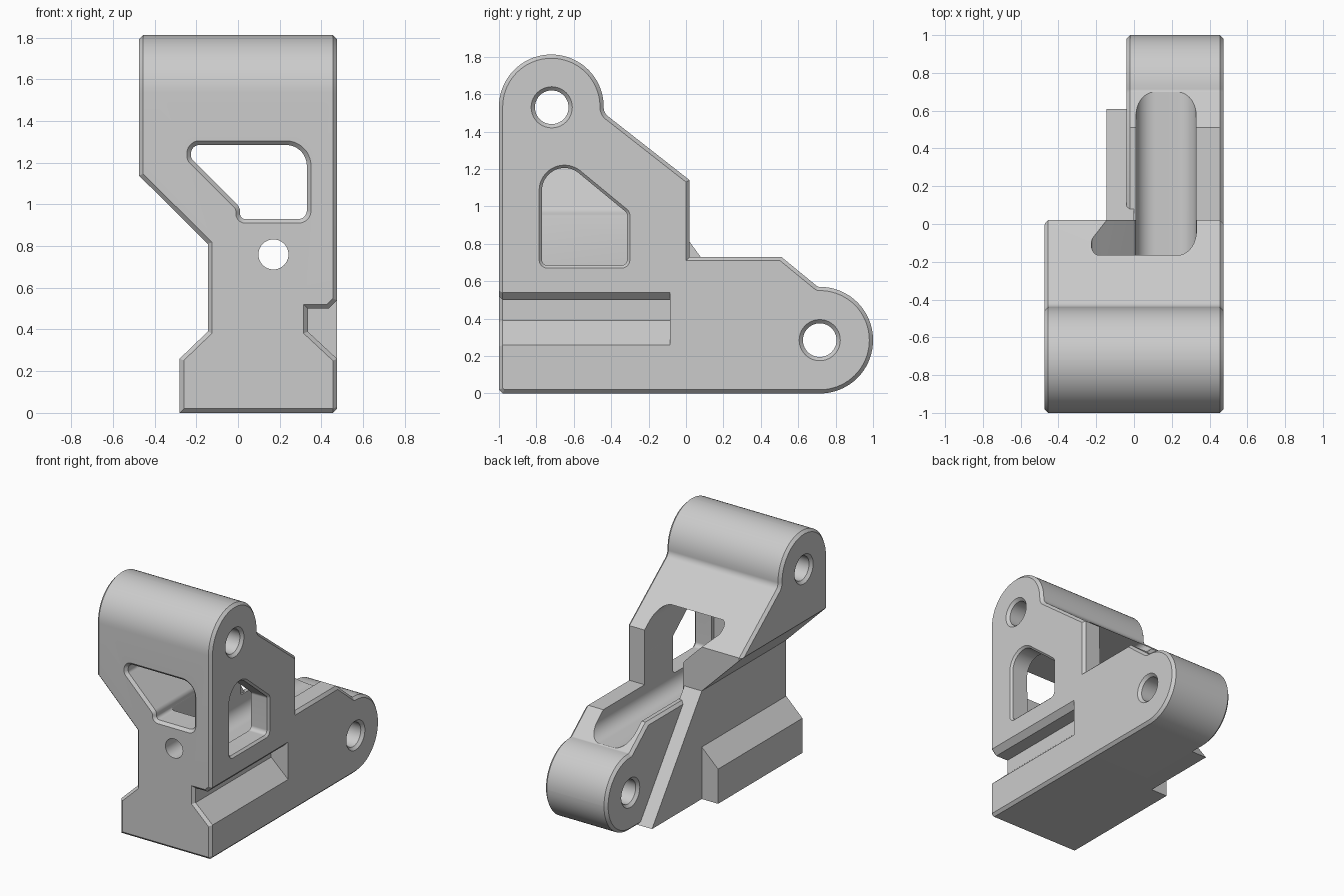
import bpy, bmesh, math
from mathutils import Vector

cube = bpy.data.objects.get("Cube")
if cube:
    bpy.data.objects.remove(cube, do_unlink=True)

grey = bpy.data.materials.new("plain_grey")
grey.use_nodes = True
grey.diffuse_color = (0.6, 0.6, 0.6, 1)
grey.node_tree.nodes["Principled BSDF"].inputs["Base Color"].default_value = (0.6, 0.6, 0.6, 1)


def rounded(corners):
    """Outline from (u, v) or (u, v, radius) corners, returned counter-clockwise."""
    out, n = [], len(corners)
    for i, c in enumerate(corners):
        p = Vector(c[:2])
        r = c[2] if len(c) > 2 else 0
        if not r:
            out.append(p)
            continue
        d1 = (Vector(corners[i - 1][:2]) - p).normalized()
        d2 = (Vector(corners[(i + 1) % n][:2]) - p).normalized()
        half = d1.angle(d2) / 2
        centre = p + (d1 + d2).normalized() * (r / math.sin(half))
        start = p + d1 * (r / math.tan(half)) - centre
        end = p + d2 * (r / math.tan(half)) - centre
        turn = math.atan2(start.x * end.y - start.y * end.x, start.dot(end))
        steps = max(3, int(abs(turn) * 12))
        a0 = math.atan2(start.y, start.x)
        for k in range(steps + 1):
            a = a0 + turn * k / steps
            out.append(centre + Vector((math.cos(a), math.sin(a))) * r)
    clean = [p for i, p in enumerate(out) if (p - out[i - 1]).length > 1e-4]
    area = sum(clean[i - 1].x * p.y - clean[i - 1].y * p.x for i, p in enumerate(clean))
    return clean if area > 0 else clean[::-1]


def circle(u, v, r, n=40):
    return [Vector((u + r * math.cos(math.tau * k / n), v + r * math.sin(math.tau * k / n)))
            for k in range(n)]


def inset(pts, d):
    """Mitred inset of a counter-clockwise outline; negative d grows it."""
    out = []
    for i, p in enumerate(pts):
        e1 = (p - pts[i - 1]).normalized()
        e2 = (pts[(i + 1) % len(pts)] - p).normalized()
        n1, n2 = Vector((-e1.y, e1.x)), Vector((-e2.y, e2.x))
        out.append(p + (n1 + n2) * (d / (1 + n1.dot(n2))))
    return out


def prism(name, pts, axis, a, b, cap_a=0, cap_b=0):
    """Extrude an outline along x or y, with chamfered (+) or flared (-) ends."""
    rings = [(a, cap_a)]
    if cap_a:
        rings.append((a + abs(cap_a), 0))
    if cap_b:
        rings.append((b - abs(cap_b), 0))
    rings.append((b, cap_b))
    bm = bmesh.new()
    loops = []
    for t, d in rings:
        ring = inset(pts, d) if d else pts
        loops.append([bm.verts.new((t, p.x, p.y) if axis == "x" else (p.x, t, p.y)) for p in ring])
    bm.faces.new(loops[0])
    bm.faces.new(loops[-1])
    n = len(pts)
    for low, high in zip(loops, loops[1:]):
        for i in range(n):
            j = (i + 1) % n
            bm.faces.new((low[i], low[j], high[j], high[i]))
    bmesh.ops.recalc_face_normals(bm, faces=bm.faces)
    mesh = bpy.data.meshes.new(name)
    bm.to_mesh(mesh)
    bm.free()
    mesh.materials.append(grey)
    ob = bpy.data.objects.new(name, mesh)
    bpy.context.collection.objects.link(ob)
    return ob


def combine(target, tool, operation):
    mod = target.modifiers.new(operation.lower(), "BOOLEAN")
    mod.operation, mod.solver, mod.object = operation, "EXACT", tool
    bpy.context.view_layer.objects.active = target
    bpy.ops.object.modifier_apply(modifier=mod.name)
    bpy.data.objects.remove(tool, do_unlink=True)


# Upright block with the upper barrel
upright = rounded([(-1, 0.02), (-0.98, 0), (0.02, 0), (0.02, 1.14), (-0.44, 1.5, 0.06),
                   (-0.44, 1.812, 0.279), (-1, 1.812, 0.279)])
body = prism("bracket_body", upright, "x", -0.475, 0.475, 0.02, 0.02)

# Front silhouette: foot rail, waist and overhang
front = rounded([(-0.28, -0.1), (0.7, -0.1), (0.7, 2.2), (-0.6, 2.2), (-0.6, 1.263),
                 (-0.145, 0.81), (-0.145, 0.39), (-0.28, 0.26)])
combine(body, prism("front_outline", front, "y", -1, 1.2, 0.02), "INTERSECT")

# Rear arm with the lower barrel
arm = rounded([(-0.5, 0), (1, 0, 0.284), (1, 0.57, 0.284), (0.705, 0.57, 0.025),
               (0.51, 0.73), (-0.5, 0.73)])
combine(body, prism("rear_arm", arm, "x", -0.04, 0.475, 0.02, 0.02), "UNION")

# Sloping side web
web = rounded([(-0.1, 0), (0.61, 0), (0.02, 0.81), (-0.1, 0.81)])
combine(body, prism("side_web", web, "x", -0.145, 0.0), "UNION")

# Front window, cut right through, with a flared rim
window = rounded([(-0.225, 1.22, 0.03), (-0.225, 1.285, 0.04), (0.33, 1.285, 0.1),
                  (0.33, 0.93, 0.04), (0.01, 0.93, 0.025), (0.01, 0.985, 0.05)])
combine(body, prism("front_window", window, "y", -1.01, 1.2, -0.03), "DIFFERENCE")

# Lower channel, open at the back
channel = rounded([(0.011, 0.975), (0.329, 0.975), (0.329, 0.575, 0.1), (0.011, 0.575, 0.1)])
combine(body, prism("channel", channel, "y", -0.8, 1.2), "DIFFERENCE")
combine(body, prism("front_hole", circle(0.17, 0.76, 0.072), "y", -1.1, -0.7), "DIFFERENCE")

# Side window
side = rounded([(-0.77, 0.685, 0.03), (-0.315, 0.685, 0.03), (-0.315, 0.965, 0.03),
                (-0.77, 1.34, 0.12)])
combine(body, prism("side_window", side, "x", 0.2, 0.485, 0, -0.025), "DIFFERENCE")

# Side rail groove
groove = rounded([(0.335, 0.39), (0.335, 0.5), (0.435, 0.5), (0.7, 0.765), (0.7, 0.05)])
combine(body, prism("rail_groove", groove, "y", -1.01, -0.085, -0.03), "DIFFERENCE")

# Countersunk pin holes
for y, z, left in ((-0.718, 1.53, -0.475), (0.715, 0.285, -0.04)):
    pin = prism("pin_hole", circle(y, z, 0.09), "x", left - 0.01, 0.485, -0.03, -0.03)
    combine(body, pin, "DIFFERENCE")

bpy.ops.object.select_all(action="DESELECT")
body.select_set(True)
bpy.context.view_layer.objects.active = body
bpy.ops.object.shade_smooth_by_angle(angle=math.radians(30))
